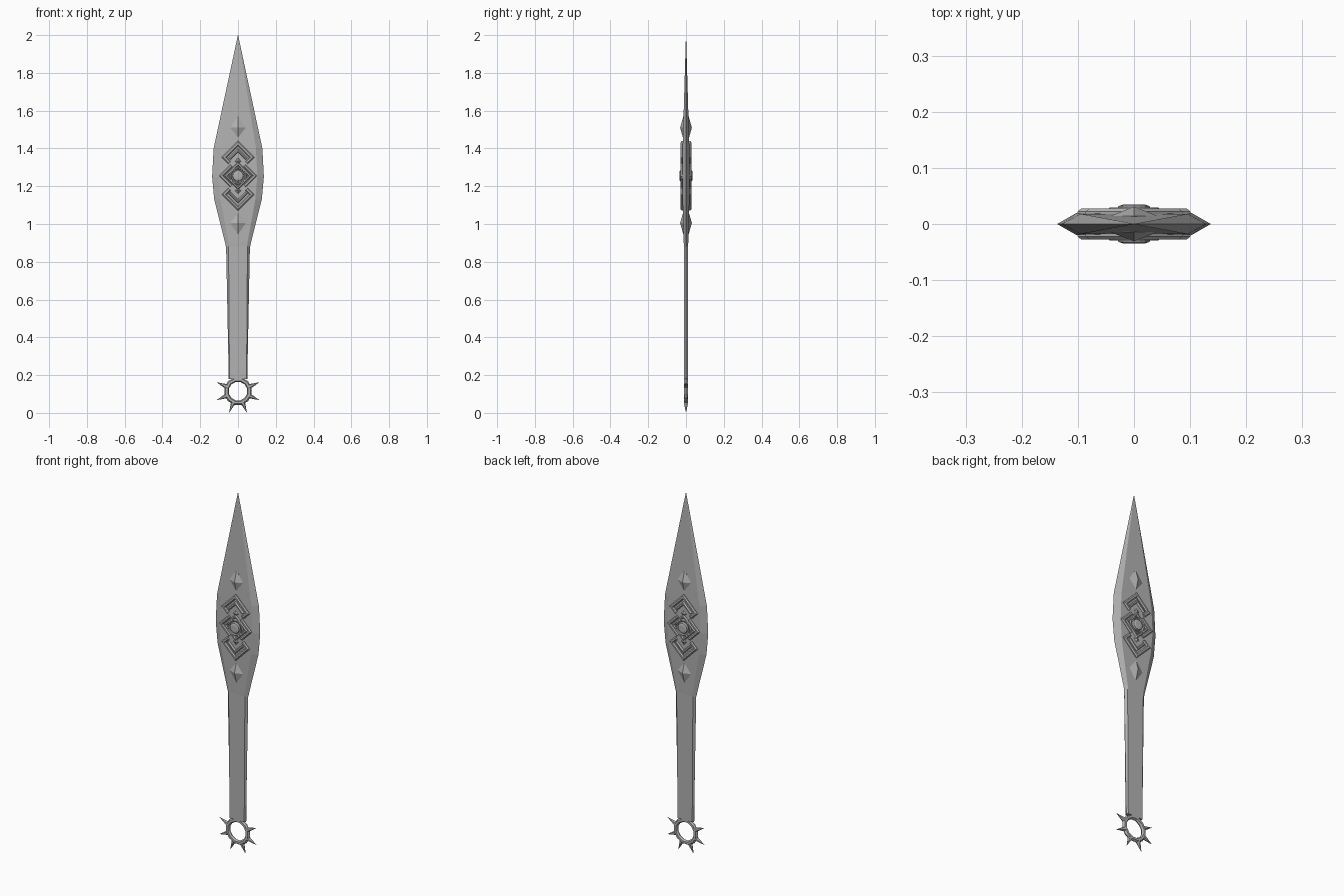
import bpy, bmesh, math
from mathutils import Vector, Matrix

cube = bpy.data.objects.get("Cube")
if cube:
    bpy.data.objects.remove(cube)

steel = bpy.data.materials.new("grey_steel")
steel.use_nodes = True
GREY = (0.45, 0.45, 0.45, 1)
steel.diffuse_color = GREY
steel.node_tree.nodes["Principled BSDF"].inputs["Base Color"].default_value = GREY


def finish(name, bm):
    bmesh.ops.recalc_face_normals(bm, faces=bm.faces[:])
    mesh = bpy.data.meshes.new(name)
    bm.to_mesh(mesh)
    bm.free()
    mesh.materials.append(steel)
    obj = bpy.data.objects.new(name, mesh)
    bpy.context.collection.objects.link(obj)
    return obj


def skin(bm, rings, closed=False):
    """Join rings of points with quads, capping open ends."""
    loops = [[bm.verts.new(p) for p in ring] for ring in rings]
    pairs = list(zip(loops, loops[1:]))
    if closed:
        pairs.append((loops[-1], loops[0]))
    else:
        bm.faces.new(loops[0])
        bm.faces.new(loops[-1])
    for a, b in pairs:
        for i in range(len(a)):
            j = (i + 1) % len(a)
            bm.faces.new((a[i], a[j], b[j], b[i]))


def bevelled_bar(name, stations):
    """Six-sided section: sharp side edges and flat front and back."""
    bm = bmesh.new()
    skin(bm, [[(-w, 0, z), (-f, -t, z), (f, -t, z), (w, 0, z), (f, t, z), (-f, t, z)]
              for z, w, f, t in stations])
    return finish(name, bm)


def trim(name, path, width, closed=False, top=0.028):
    """Mitred raised strip on both faces of the blade; path is in x, z."""
    pts = [Vector(p) for p in path]
    n = len(pts)
    sides = []
    for i, p in enumerate(pts):
        before = pts[i - 1] if closed or i else None
        after = pts[(i + 1) % n] if closed or i < n - 1 else None
        d1 = (p - before).normalized() if before else (after - p).normalized()
        d2 = (after - p).normalized() if after else d1
        n1, n2 = Vector((-d1.y, d1.x)), Vector((-d2.y, d2.x))
        m = (n1 + n2).normalized()
        sides.append(m / max(m.dot(n1), 0.3))
    bm = bmesh.new()
    for s in (-1, 1):
        rings = []
        for p, m in zip(pts, sides):
            section = ((-0.5, 0.008), (-0.5, 0.022), (-0.22, top),
                       (0.22, top), (0.5, 0.022), (0.5, 0.008))
            rings.append([(p.x + m.x * u * width, s * y, p.y + m.y * u * width)
                          for u, y in section])
        skin(bm, rings, closed)
    return finish(name, bm)


def diamond(name, z, half_w, half_h, depth):
    """Double-sided four-sided gem."""
    bm = bmesh.new()
    rim = [bm.verts.new(p) for p in ((half_w, 0, z), (0, 0, z + half_h),
                                     (-half_w, 0, z), (0, 0, z - half_h))]
    for s in (-1, 1):
        mid = [bm.verts.new((v.co.x, s * 0.014, v.co.z)) for v in rim]
        peak = bm.verts.new((0, s * depth, z))
        for i in range(4):
            j = (i + 1) % 4
            bm.faces.new((rim[i], rim[j], mid[j], mid[i]))
            bm.faces.new((mid[i], mid[j], peak))
    return finish(name, bm)


# Blade and handle: height, half width, flat half width, half thickness
bevelled_bar("blade", [(0.88, 0.064, 0.048, 0.011), (0.90, 0.068, 0.05, 0.012),
                       (1.13, 0.126, 0.092, 0.018), (1.25, 0.137, 0.102, 0.02),
                       (1.40, 0.129, 0.095, 0.018), (2.0, 0.0006, 0.0004, 0.0003)])
bevelled_bar("handle", [(0.18, 0.049, 0.045, 0.01), (0.88, 0.063, 0.05, 0.011)])

# Gems above and below the ornament
diamond("upper_gem", 1.51, 0.043, 0.06, 0.031)
diamond("lower_gem", 1.005, 0.043, 0.06, 0.031)

# Ornament: nested chevrons mirrored about its middle
MID = 1.255
for label, s in (("upper", 1), ("lower", -1)):
    trim(label + "_outer_chevron",
         [(x, MID + s * h) for x, h in ((-0.045, 0.07), (-0.073, 0.098), (0, 0.171),
                                        (0.073, 0.098), (0.045, 0.07))], 0.019)
    trim(label + "_inner_chevron",
         [(x, MID + s * h) for x, h in ((-0.045, 0.09), (0, 0.135), (0.045, 0.09))], 0.014)
    diamond(label + "_small_diamond", MID + s * 0.078, 0.024, 0.026, 0.028)
for label, s in (("left", 1), ("right", -1)):
    trim(label + "_outer_chevron",
         [(s * x, MID + h) for x, h in ((0.035, 0.053), (0.088, 0), (0.035, -0.053))], 0.018)
trim("middle_frame", [(0.064, MID), (0, MID + 0.064), (-0.064, MID), (0, MID - 0.064)],
     0.014, True)
trim("boss_ring", [(0.041 * math.cos(a * math.tau / 16), MID + 0.041 * math.sin(a * math.tau / 16))
                   for a in range(16)], 0.012, True, 0.029)

# Round central boss on both faces
bm = bmesh.new()
skin(bm, [[(r * math.cos(a * math.tau / 16), y, MID + r * math.sin(a * math.tau / 16))
           for a in range(16)]
          for y, r in ((-0.035, 0.018), (-0.032, 0.028), (-0.01, 0.031),
                       (0.01, 0.031), (0.032, 0.028), (0.035, 0.018))])
finish("central_boss", bm)

# Pommel ring, standing in the x-z plane
RING_Z, STEPS = 0.115, 12
bm = bmesh.new()
rings = []
for i in range(STEPS):
    a = math.tau * (i + 0.5) / STEPS
    rings.append([(r * math.cos(a), y, RING_Z + r * math.sin(a))
                  for r, y in ((0.05, 0), (0.056, -0.01), (0.068, -0.01),
                               (0.075, 0), (0.068, 0.01), (0.056, 0.01))])
skin(bm, rings, True)
finish("pommel_ring", bm)

# Spikes around the lower part of the ring
TIP = RING_Z / math.cos(math.pi / 8)
for k in range(6):
    a = math.radians(22.5 - 45 * k)
    out = Vector((math.cos(a), 0, math.sin(a)))
    bm = bmesh.new()
    turn = out.to_track_quat("Z", "Y").to_matrix().to_4x4()
    place = Matrix.Translation(Vector((0, 0, RING_Z)) + out * (TIP + 0.064) / 2)
    bmesh.ops.create_cone(bm, cap_ends=True, segments=6, radius1=0.013, radius2=0,
                          depth=TIP - 0.064, matrix=place @ turn)
    finish("ring_spike_%d" % (k + 1), bm)
